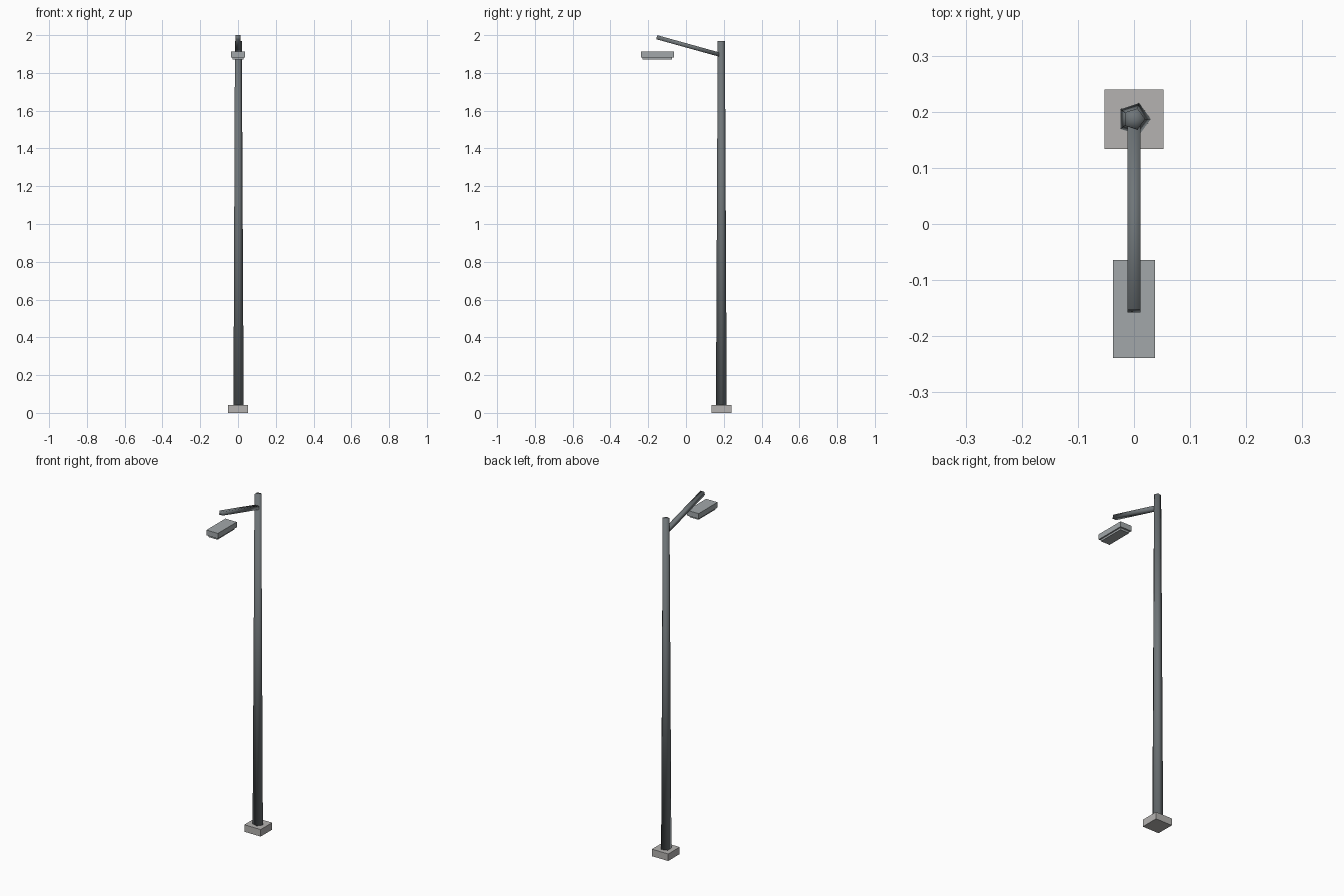
import bpy, bmesh, math
from mathutils import Matrix, Vector

if "Cube" in bpy.data.objects:
    bpy.data.objects.remove(bpy.data.objects["Cube"])


def material(name, rgb):
    mat = bpy.data.materials.new(name)
    mat.diffuse_color = (*rgb, 1)
    mat.use_nodes = True
    mat.node_tree.nodes["Principled BSDF"].inputs["Base Color"].default_value = mat.diffuse_color
    return mat


STEEL = material("dark_steel", (0.16, 0.18, 0.19))
CONCRETE = material("concrete", (0.46, 0.45, 0.44))
HOUSING = material("lamp_grey", (0.36, 0.39, 0.40))


def box(name, lo, hi, mat):
    lo, hi = Vector(lo), Vector(hi)
    bm = bmesh.new()
    bmesh.ops.create_cube(bm, size=1, matrix=Matrix.Translation((lo + hi) / 2)
                          @ Matrix.Diagonal((*(hi - lo), 1)))
    mesh = bpy.data.meshes.new(name)
    bm.to_mesh(mesh)
    bm.free()
    mesh.materials.append(mat)
    obj = bpy.data.objects.new(name, mesh)
    bpy.context.collection.objects.link(obj)
    return obj


POLE_Y = 0.187

# Square foot
box("base", (-0.053, 0.134, 0), (0.053, 0.24, 0.041), CONCRETE)

# Tapered five-sided pole, smooth shaded
bpy.ops.mesh.primitive_cone_add(vertices=5, radius1=0.03, radius2=0.02, depth=1.935,
                                end_fill_type='TRIFAN',
                                location=(0, POLE_Y, 0.035 + 1.935 / 2),
                                rotation=(0, 0, -math.pi / 2))  # a corner on +x
pole = bpy.context.object
pole.name = "pole"
pole.data.materials.append(STEEL)
pole.data.shade_smooth()

# Square arm rising forwards from the pole, smooth shaded
start, end = Vector((0, 0.18, 1.896)), Vector((0, -0.155, 1.989))
axis = end - start
arm = box("arm", (-0.012, -0.011, -axis.length / 2), (0.012, 0.011, axis.length / 2), STEEL)
arm.location = (start + end) / 2
arm.rotation_euler.x = math.atan2(-axis.y, axis.z)
arm.data.shade_smooth()

# Lamp head below the arm tip, with an inset lens underneath
box("lamp_head", (-0.037, -0.239, 1.881), (0.037, -0.064, 1.912), HOUSING)
box("lamp_lens", (-0.029, -0.231, 1.87), (0.029, -0.074, 1.882), HOUSING)
